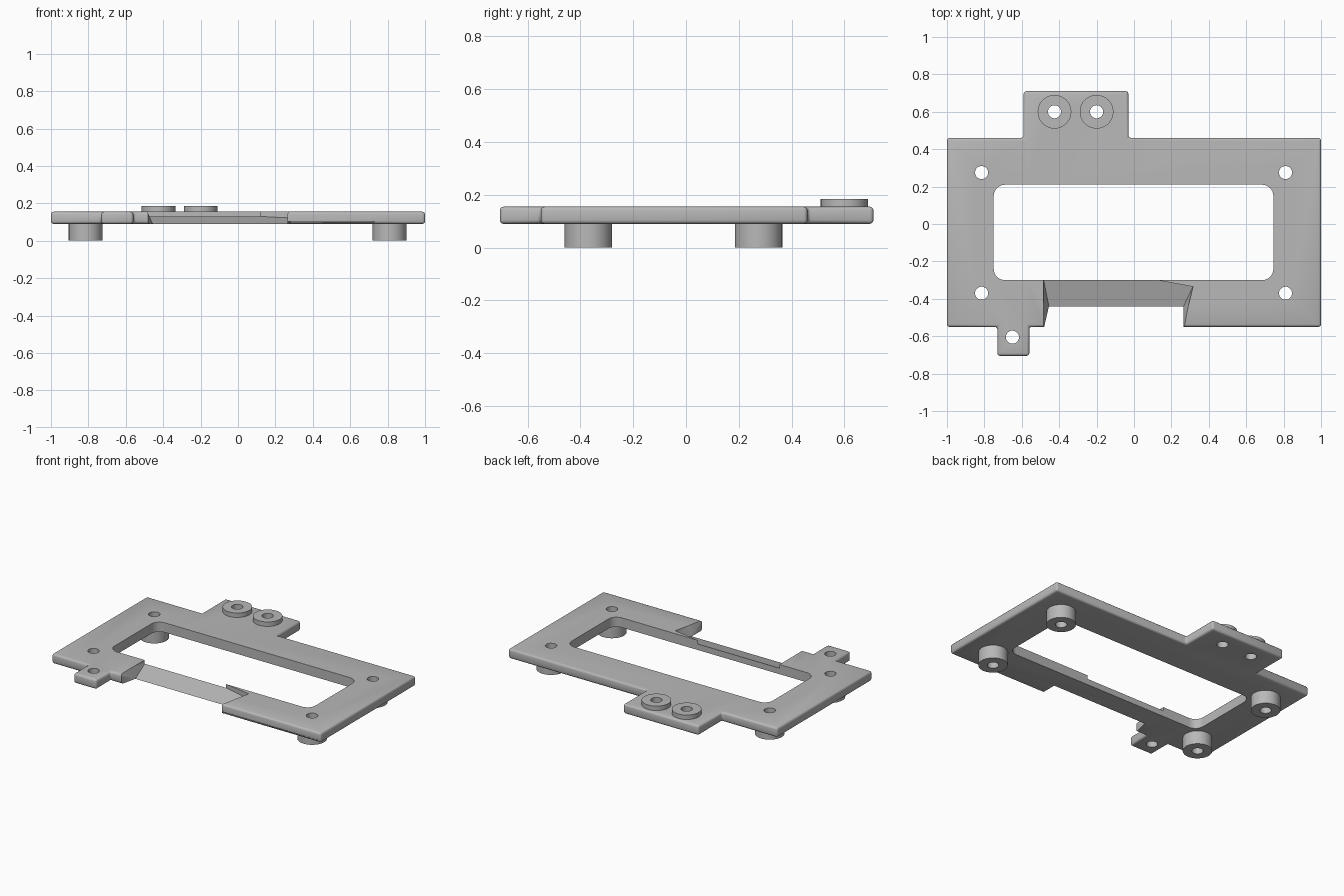
import bpy
import bmesh
from math import pi, cos, sin, radians
from mathutils import Vector

cube = bpy.data.objects.get("Cube")
if cube:
    bpy.data.objects.remove(cube, do_unlink=True)

BOTTOM, TOP = 0.09, 0.155
HOLE, BOSS = 0.035, 0.09

grey = bpy.data.materials.new("plain grey")
grey.use_nodes = True
grey.diffuse_color = (0.48, 0.48, 0.48, 1)
grey.node_tree.nodes["Principled BSDF"].inputs["Base Color"].default_value = grey.diffuse_color


def make_object(name, bm):
    bmesh.ops.recalc_face_normals(bm, faces=bm.faces)
    mesh = bpy.data.meshes.new(name)
    bm.to_mesh(mesh)
    bm.free()
    mesh.materials.append(grey)
    obj = bpy.data.objects.new(name, mesh)
    bpy.context.collection.objects.link(obj)
    return obj


def prism(outline, low, high):
    """Extrude a flat outline straight up."""
    bm = bmesh.new()
    face = bm.faces.new([bm.verts.new((x, y, low)) for x, y in outline])
    grown = bmesh.ops.extrude_face_region(bm, geom=[face])["geom"]
    verts = [g for g in grown if isinstance(g, bmesh.types.BMVert)]
    bmesh.ops.translate(bm, verts=verts, vec=(0, 0, high - low))
    bmesh.ops.recalc_face_normals(bm, faces=bm.faces)
    return bm


def circle(x, y, radius, sides=40):
    return [(x + radius * cos(2 * pi * i / sides), y + radius * sin(2 * pi * i / sides))
            for i in range(sides)]


def tube(name, x, y, low, high):
    """Ring-shaped standoff made by spinning a rectangle."""
    bm = bmesh.new()
    corners = [(HOLE, low), (BOSS, low), (BOSS, high), (HOLE, high)]
    verts = [bm.verts.new((x + r, y, z)) for r, z in corners]
    edges = [bm.edges.new((verts[i], verts[(i + 1) % 4])) for i in range(4)]
    bmesh.ops.spin(bm, geom=verts + edges, cent=(x, y, 0), axis=(0, 0, 1),
                   angle=2 * pi, steps=40, use_merge=True)
    bmesh.ops.remove_doubles(bm, verts=bm.verts, dist=0.0001)
    return make_object(name, bm)


def smooth(obj):
    bpy.ops.object.select_all(action="DESELECT")
    obj.select_set(True)
    bpy.context.view_layer.objects.active = obj
    bpy.ops.object.shade_smooth_by_angle(angle=radians(35))


def cut(target, cutter):
    cutter.hide_render = True
    mod = target.modifiers.new("cut", "BOOLEAN")
    mod.operation, mod.solver, mod.object = "DIFFERENCE", "EXACT", cutter
    bpy.context.view_layer.objects.active = target
    bpy.ops.object.modifier_apply(modifier=mod.name)
    bpy.data.objects.remove(cutter, do_unlink=True)


# Plate with a wide back tab and a small front tab, all outer edges rounded
outline = [(-1, -0.55), (-0.73, -0.55), (-0.73, -0.705), (-0.56, -0.705), (-0.56, -0.55),
           (1, -0.55), (1, 0.46), (-0.03, 0.46), (-0.03, 0.71), (-0.59, 0.71),
           (-0.59, 0.46), (-1, 0.46)]
bm = prism(outline, BOTTOM, TOP)
bmesh.ops.bevel(bm, geom=list(bm.edges), offset=0.014, segments=3, profile=0.5,
                affect="EDGES", clamp_overlap=True)
plate = make_object("plate", bm)

# Central opening with rounded corners
bm = prism([(-0.75, -0.3), (0.745, -0.3), (0.745, 0.21), (-0.75, 0.21)], 0, 0.3)
uprights = [e for e in bm.edges if abs(e.verts[0].co.z - e.verts[1].co.z) > 0.1]
bmesh.ops.bevel(bm, geom=uprights, offset=0.06, segments=8, profile=0.5, affect="EDGES")
cut(plate, make_object("opening_cutter", bm))

# Sloping channel through the front rail, with leaning side walls
floor = [(-0.485, -0.57), (-0.455, -0.44), (-0.485, -0.29), (0.064, -0.29),
         (0.315, -0.335), (0.265, -0.44), (0.265, -0.57)]
rim = [(-0.485, -0.57), (-0.485, -0.44), (-0.485, -0.29), (0.064, -0.29),
       (0.315, -0.335), (0.29, -0.44), (0.265, -0.57)]
bm = bmesh.new()
rings = [[bm.verts.new((x, y, BOTTOM + (y + 0.44) * 0.286)) for x, y in floor]]
rings += [[bm.verts.new((x, y, z)) for x, y in rim] for z in (TOP, 0.25)]
bm.faces.new(rings[0])
bm.faces.new(rings[-1])
for low, high in zip(rings, rings[1:]):
    for i in range(len(low)):
        j = (i + 1) % len(low)
        bm.faces.new((low[i], low[j], high[j], high[i]))
bmesh.ops.triangulate(bm, faces=bm.faces)
cut(plate, make_object("channel_cutter", bm))

# Screw holes
legs = {"left_back_leg": (0.81, 0.275), "right_back_leg": (-0.815, 0.275),
        "left_front_leg": (0.81, -0.37), "right_front_leg": (-0.815, -0.37)}
bosses = {"left_boss": (-0.2, 0.6), "right_boss": (-0.425, 0.6)}
for x, y in [*legs.values(), *bosses.values(), (-0.65, -0.605)]:
    cut(plate, make_object("hole_cutter", prism(circle(x, y, HOLE), 0, 0.3)))
smooth(plate)

# Legs below the plate and bosses on the back tab
for name, (x, y) in legs.items():
    smooth(tube(name, x, y, 0, BOTTOM))
for name, (x, y) in bosses.items():
    smooth(tube(name, x, y, TOP, TOP + 0.03))
